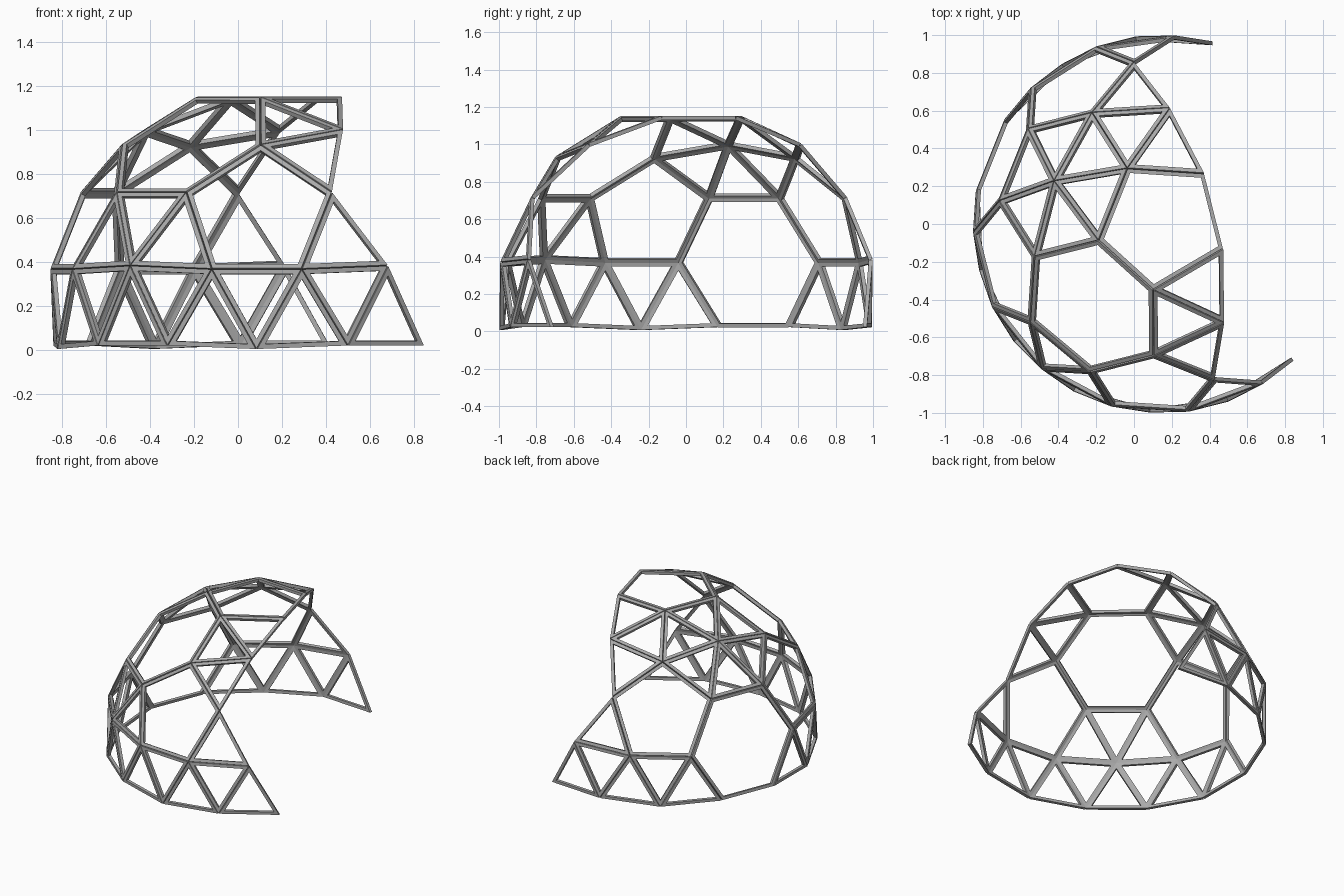
import bpy
from math import sin, cos, radians
from mathutils import Vector

cube = bpy.data.objects.get("Cube")
if cube:
    bpy.data.objects.remove(cube)

RADIUS = 1.008
CENTRE = Vector((0.15, 0.0, 0.195))
START = 50.2            # azimuth of the first sector
BAR, DEPTH, GAP = 0.021, 0.021, 0.001

# Polar angle of every ring of joints, from the crown down
POLAR = dict(crown=20.08, upper_hub=37.38, shoulder=43.35, middle=59.01,
             lower_hub=79.19, low=80.11, base=99.89, base_hub=100.81)

grey = bpy.data.materials.new("steel_grey")
grey.use_nodes = True
colour = (0.4, 0.4, 0.4, 1.0)
grey.diffuse_color = colour
grey.node_tree.nodes["Principled BSDF"].inputs["Base Color"].default_value = colour


def joint(ring, azimuth):
    """Joint position on the sphere, or None in the open side of the dome."""
    azimuth %= 360
    low, high = {"crown": (0, 360), "base": (70, 320)}.get(ring, (80, 305))
    if ring in ("middle", "low", "shoulder", "base_hub"):
        low, high = 95, 295
    if not low <= azimuth <= high:
        return None
    p, a = radians(POLAR[ring]), radians(azimuth)
    point = CENTRE + RADIUS * Vector((sin(p) * cos(a), sin(p) * sin(a), cos(p)))
    if ring == "crown" and 260 < azimuth < 270:
        point.x -= 0.025
    return point


def inset(points, distance):
    """Move the corners of a polygon inwards, keeping mitred corners."""
    result = []
    for i, p in enumerate(points):
        u = (points[(i + 1) % len(points)] - p).normalized()
        v = (points[i - 1] - p).normalized()
        result.append(p + (u + v) * distance / u.cross(v).length)
    return result


def panel(name, points):
    """Mitred frame of square bars around one polygon."""
    if any(p is None for p in points):
        return
    n = len(points)
    middle = sum(points, Vector()) / n
    normal = (points[1] - points[0]).cross(points[2] - points[1]).normalized()
    if normal.dot(middle - CENTRE) < 0:
        points = points[::-1]
        normal.negate()
    outer, inner = inset(points, GAP), inset(points, GAP + BAR)
    half = normal * DEPTH / 2
    verts = ([p + half for p in outer] + [p + half for p in inner]
             + [p - half for p in inner] + [p - half for p in outer])
    faces = []
    for loop in range(4):
        a, b = loop * n, (loop + 1) % 4 * n
        for i in range(n):
            j = (i + 1) % n
            faces.append((a + i, a + j, b + j, b + i))
    mesh = bpy.data.meshes.new(name)
    mesh.from_pydata(verts, [], faces)
    mesh.materials.append(grey)
    bpy.context.collection.objects.link(bpy.data.objects.new(name, mesh))


def fan(name, hub, rim):
    """Triangular frames between a hub and each pair of rim joints."""
    for a, b in zip(rim, rim[1:]):
        panel(name, [hub, a, b])


# Crown pentagon
panel("crown_pentagon", [joint("crown", START + 72 * k) for k in range(5)])

for k in range(5):
    a = START + 72 * k
    # Side pentagons
    panel("side_pentagon", [joint("shoulder", a), joint("middle", a + 22.4),
                            joint("low", a + 11.8), joint("low", a - 11.8),
                            joint("middle", a - 22.4)])

    # Upper ring: triangles, or one open hexagon
    upper = [joint("crown", a), joint("crown", a + 72), joint("shoulder", a + 72),
             joint("middle", a + 49.6), joint("middle", a + 22.4), joint("shoulder", a)]
    if k == 2:
        panel("upper_hexagon", upper)
    else:
        fan("upper_triangle", joint("upper_hub", a + 36), upper + upper[:1])

    # Lower ring: triangles, or one open hexagon
    lower = [joint("middle", a + 22.4), joint("middle", a + 49.6), joint("low", a + 60.2),
             joint("base", a + 47.8), joint("base", a + 24.2), joint("low", a + 11.8)]
    if k == 1:
        panel("lower_hexagon", lower)
    else:
        fan("lower_triangle", joint("lower_hub", a + 36), lower + lower[:1])

    # Base triangles standing on the ground
    fan("base_triangle", joint("base_hub", a),
        [joint("base", a - 24.2), joint("low", a - 11.8),
         joint("low", a + 11.8), joint("base", a + 24.2)])
